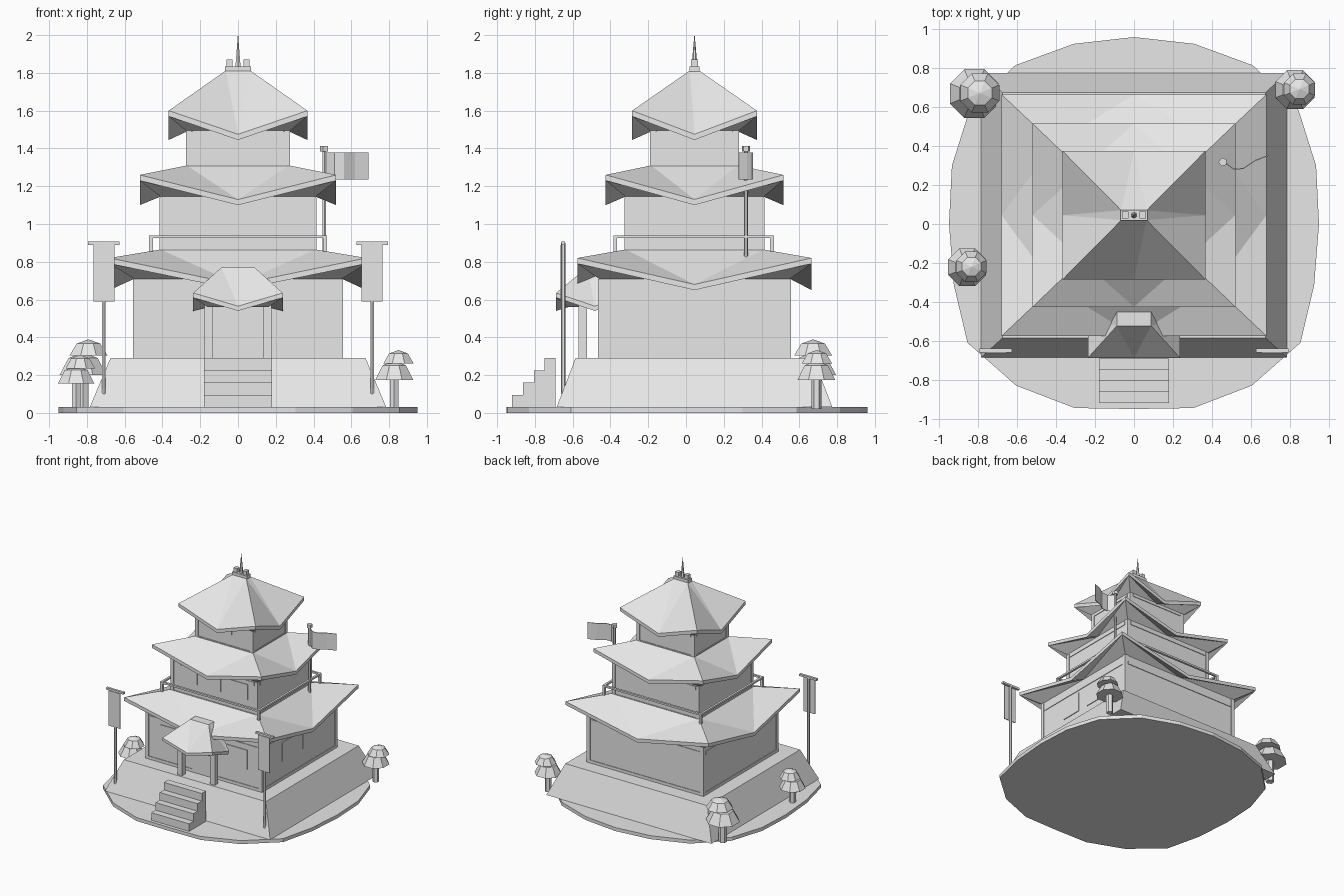
import bpy, bmesh, math
from mathutils import Vector

if "Cube" in bpy.data.objects:
    bpy.data.objects.remove(bpy.data.objects["Cube"])

CY = 0.045  # centre line of the tower in y
grey = bpy.data.materials.new("light grey")
grey.diffuse_color = (0.8, 0.8, 0.8, 1)
grey.use_nodes = True
grey.node_tree.nodes["Principled BSDF"].inputs["Base Color"].default_value = grey.diffuse_color


def finish(name, bm):
    bmesh.ops.recalc_face_normals(bm, faces=bm.faces)
    me = bpy.data.meshes.new(name)
    bm.to_mesh(me)
    bm.free()
    me.materials.append(grey)
    ob = bpy.data.objects.new(name, me)
    bpy.context.collection.objects.link(ob)
    return ob


def loft(name, rings, tri=False):
    """Skin equal-sized rings of points and cap both ends."""
    bm = bmesh.new()
    vs = [[bm.verts.new(p) for p in r] for r in rings]
    n = len(vs[0])
    for a, b in zip(vs, vs[1:]):
        for i in range(n):
            j = (i + 1) % n
            if tri:  # even points are corners, odd points are edge middles
                c, m = (i, j) if i % 2 == 0 else (j, i)
                bm.faces.new((a[c], a[m], b[c]))
                bm.faces.new((a[m], b[m], b[c]))
            else:
                bm.faces.new((a[i], a[j], b[j], b[i]))
    bm.faces.new(vs[0])
    bm.faces.new(vs[-1])
    return finish(name, bm)


def box(name, x0, x1, y0, y1, z0, z1):
    return loft(name, [[(x0, y0, z), (x1, y0, z), (x1, y1, z), (x0, y1, z)] for z in (z0, z1)])


def circle(x, y, z, r, n):
    return [(x + r * math.cos(2 * math.pi * (i + .5) / n),
             y + r * math.sin(2 * math.pi * (i + .5) / n), z) for i in range(n)]


def post(name, x, y, z0, z1, r0, r1=None, n=6):
    return loft(name, [circle(x, y, z0, r0, n), circle(x, y, z1, r0 if r1 is None else r1, n)])


def ring8(hx, hy, zc, zm, cy):
    pts = [(-1, -1), (0, -1), (1, -1), (1, 0), (1, 1), (0, 1), (-1, 1), (-1, 0)]
    return [(x * hx, cy + y * hy, zc if i % 2 == 0 else zm) for i, (x, y) in enumerate(pts)]


def roof(name, hx, hy, zc, zm, top, wall, rise, cy=CY, t=0.03):
    """Hipped roof with raised corners; top = (hx, hy, z), wall = (hx, hy)."""
    zi = zm - t + rise
    return loft(name, [ring8(*wall, zi, zi, cy), ring8(hx, hy, zc - t, zm - t, cy),
                       ring8(hx, hy, zc, zm, cy), ring8(top[0], top[1], top[2], top[2], cy)], True)


# ground slab
half = [(0, .96), (.31, .925), (.61, .815), (.845, .585), (.935, .30), (.95, 0),
        (.925, -.315), (.855, -.61), (.605, -.83), (.305, -.945), (0, -.95)]
outline = half + [(-x, y) for x, y in half[-2:0:-1]]
loft("ground_slab", [[(x, y, z) for x, y in outline] for z in (0, .03)])

# sloped stone base
loft("stone_base", [[(sx * hx, CY + sy * hy, z) for sx, sy in ((-1, -1), (1, -1), (1, 1), (-1, 1))]
                    for hx, hy, z in ((.785, .73, .03), (.675, .63, .29))])

# entrance steps
for i in range(4):
    box("step_%d" % (i + 1), -.18, .18, -.92 + .057 * i, -.69, .03 + .065 * i, .095 + .065 * i)

# storeys: half x, half y, bottom, top, beam height
storeys = [("lower", .55, .505, .29, .74, .635), ("middle", .41, .365, .84, 1.17, 1.105),
           ("upper", .27, .23, 1.29, 1.53, 1.47)]
for nm, hx, hy, z0, z1, zb in storeys:
    box(nm + "_wall", -hx, hx, CY - hy, CY + hy, z0, z1)
    for sx in (-1, 1):
        for sy in (-1, 1):
            x, y = sx * (hx - .01), CY + sy * (hy - .01)
            box(nm + "_corner_post", x - .015, x + .015, y - .015, y + .015, z0, z1 - .03)
    e = .005
    box(nm + "_sill_beam", -hx - e, hx + e, CY - hy - e, CY + hy + e, z0, z0 + .025)
    box(nm + "_top_beam_x", -hx + .03, hx - .03, CY - hy - e, CY + hy + e, zb, zb + .03)
    box(nm + "_top_beam_y", -hx - e, hx + e, CY - hy + .03, CY + hy - .03, zb, zb + .03)

# windows and doors as thin plates
def front_plate(name, x0, x1, hy, z0, z1):
    box(name, x0, x1, CY - hy - .006, CY - hy + .002, z0, z1)

for s in (-1, 1):
    front_plate("lower_window", s * .315 - .097, s * .315 + .097, .505, .45, .615)
    front_plate("middle_window", s * .24 - .08, s * .24 + .08, .365, .97, 1.10)
    yc = CY - .005 + s * .14
    box("side_window", .548, .556, yc - .09, yc + .09, .45, .615)
front_plate("entrance_door", -.11, .11, .505, .29, .57)
front_plate("middle_door", -.063, .063, .365, .97, 1.10)
front_plate("upper_window", -.073, .073, .23, 1.41, 1.48)

# three main roofs
roof("lower_roof", .68, .62, .82, .68, (.41, .365, .865), (.55, .505), .06)
roof("middle_roof", .52, .47, 1.26, 1.13, (.27, .23, 1.31), (.41, .365), .045)
roof("upper_roof", .367, .33, 1.60, 1.475, (.065, .025, 1.812), (.27, .23), .045)

# porch
roof("porch_roof", .237, .205, .635, .565, (.088, .04, .77), (.16, .14), .02, cy=-.483, t=.025)
for s in (-1, 1):
    box("porch_pillar", s * .155 - .022, s * .155 + .022, -.568, -.524, .29, .585)

# balcony railing
rx, y0, y1 = .46, -.375, .455
for x in (-rx, rx):
    box("rail_side", x - .009, x + .009, y0 - .009, y1 + .009, .925, .94)
    for y in (y0, y1):
        box("rail_post", x - .01, x + .01, y - .01, y + .01, .855, .94)
for y in (y0, y1):
    box("rail_front_back", -rx - .009, rx + .009, y - .009, y + .009, .925, .94)

# roof ornament and spire
box("ridge_block", -.07, .07, CY - .026, CY + .026, 1.805, 1.835)
for s in (-1, 1):
    box("ridge_stud", s * .045 - .016, s * .045 + .016, CY - .018, CY + .018, 1.83, 1.87)
post("spire", 0, CY, 1.83, 2.0, .016, .001)

# hanging banners in front
for s in (-1, 1):
    x = s * .71
    post("banner_pole", x, -.65, .10, .90, .011)
    box("banner_crossbar", x - .083, x + .083, -.66, -.64, .89, .907)
    box("banner_cloth", x - .056, x + .056, -.665, -.658, .59, .89)

# waving flag on the balcony
post("flag_pole", .457, .318, .82, 1.39, .011)
post("flag_pole_cap", .457, .318, 1.385, 1.412, .023, n=5)
wave = [(.465, .318), (.51, .282), (.56, .285), (.62, .325), (.69, .352)]
loft("flag", [[(x, y - .003, 1.235), (x, y + .003, 1.235), (x, y + .003, 1.378), (x, y - .003, 1.378)]
              for x, y in wave])

# small trees: trunk with two faceted crowns
def crown(name, x, y, z, r, h):
    loft(name, [circle(x, y, z, r, 8), circle(x, y, z + h * .75, r * .62, 8),
                circle(x, y, z + h, r * .03, 8)])

for x, y, r, za, zb, zt in ((-.82, .67, .135, .20, .305, .388), (-.857, -.222, .105, .155, .235, .307),
                            (.827, .69, .108, .175, .262, .332)):
    k = r / .105
    post("tree_trunk", x, y, .02, zb, .026 * k)
    crown("lower_crown", x, y, za, r, zb - za + .015)
    crown("upper_crown", x + .022 * k, y + .003, zb, r * .8, zt - zb)
